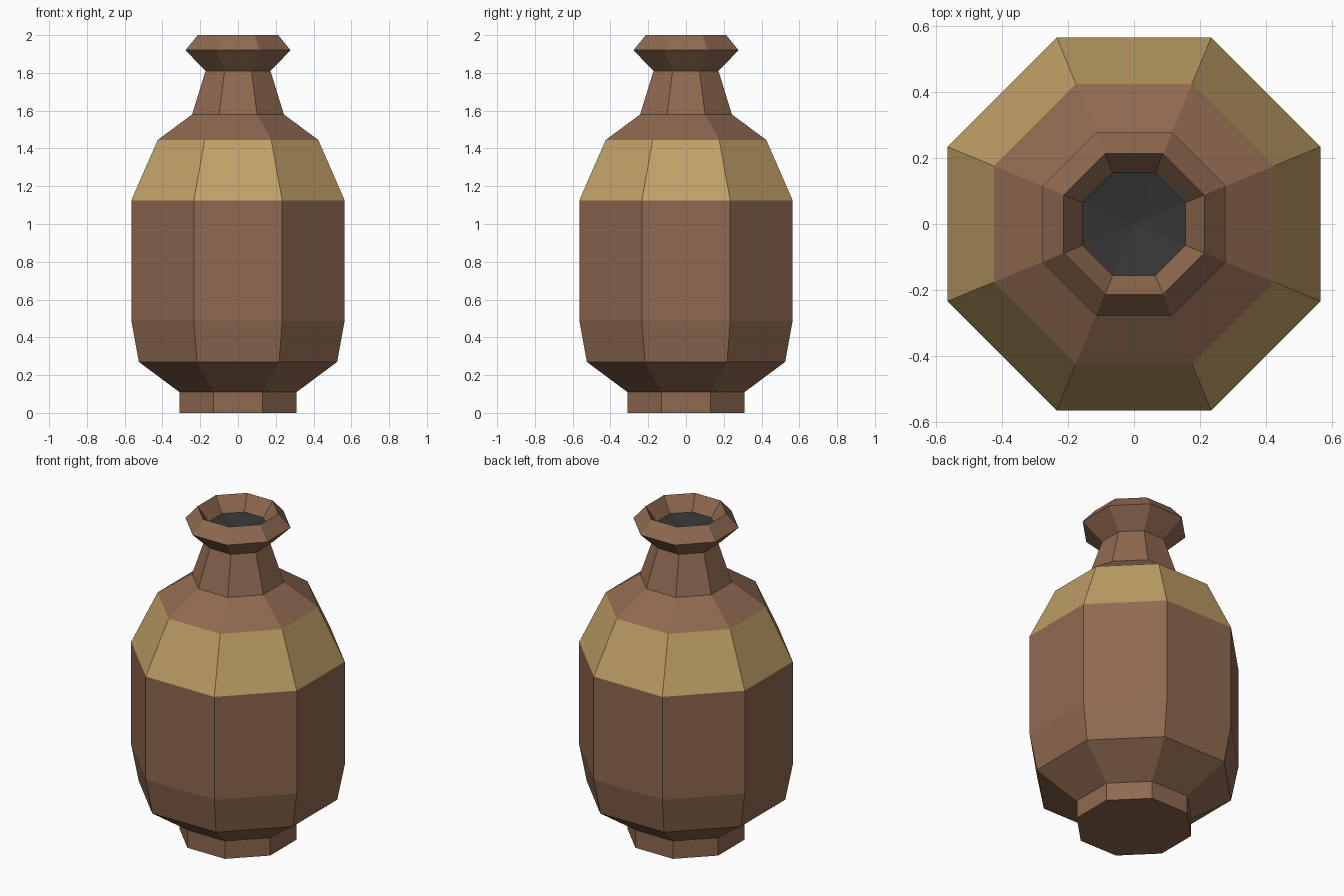
import bpy, bmesh, math

if "Cube" in bpy.data.objects:
    bpy.data.objects.remove(bpy.data.objects["Cube"])

SIDES = 8
# profile: (distance to the flat side, height, colour of the band above)
BROWN, GOLD, DARK = 0, 1, 2
PROFILE = [
    (0.31, 0.00, BROWN), (0.31, 0.11, BROWN),      # foot
    (0.525, 0.27, BROWN), (0.565, 0.49, BROWN),    # lower body
    (0.565, 1.125, GOLD), (0.425, 1.445, BROWN),   # gold shoulder band
    (0.243, 1.58, BROWN), (0.172, 1.81, BROWN),    # neck
    (0.278, 1.92, BROWN), (0.213, 2.00, BROWN),    # flared lip
    (0.156, 1.91, DARK),                           # mouth
]


def srgb(h):
    def lin(c):
        c /= 255
        return c / 12.92 if c <= 0.04045 else ((c + 0.055) / 1.055) ** 2.4
    return [lin(int(h[i:i + 2], 16)) for i in (0, 2, 4)] + [1.0]


def material(name, h):
    m = bpy.data.materials.new(name)
    m.diffuse_color = srgb(h)
    m.use_nodes = True
    m.node_tree.nodes["Principled BSDF"].inputs["Base Color"].default_value = m.diffuse_color
    return m


bm = bmesh.new()
rings = []
for a, z, _ in PROFILE:
    r = a / math.cos(math.pi / SIDES)
    angles = [2 * math.pi * (i + 0.5) / SIDES for i in range(SIDES)]
    rings.append([bm.verts.new((r * math.cos(t), r * math.sin(t), z)) for t in angles])

# side bands
for k in range(len(rings) - 1):
    for i in range(SIDES):
        j = (i + 1) % SIDES
        f = bm.faces.new((rings[k][i], rings[k][j], rings[k + 1][j], rings[k + 1][i]))
        f.material_index = PROFILE[k][2]

# flat underside and shallow dark mouth
bm.faces.new(rings[0][::-1])
centre = bm.verts.new((0, 0, 1.875))
for i in range(SIDES):
    f = bm.faces.new((rings[-1][i], rings[-1][(i + 1) % SIDES], centre))
    f.material_index = DARK

mesh = bpy.data.meshes.new("vase")
bm.to_mesh(mesh)
bm.free()
for m in (material("brown clay", "8f6950"), material("gold band", "c0a066"),
          material("dark opening", "353535")):
    mesh.materials.append(m)
vase = bpy.data.objects.new("vase", mesh)
bpy.context.collection.objects.link(vase)
